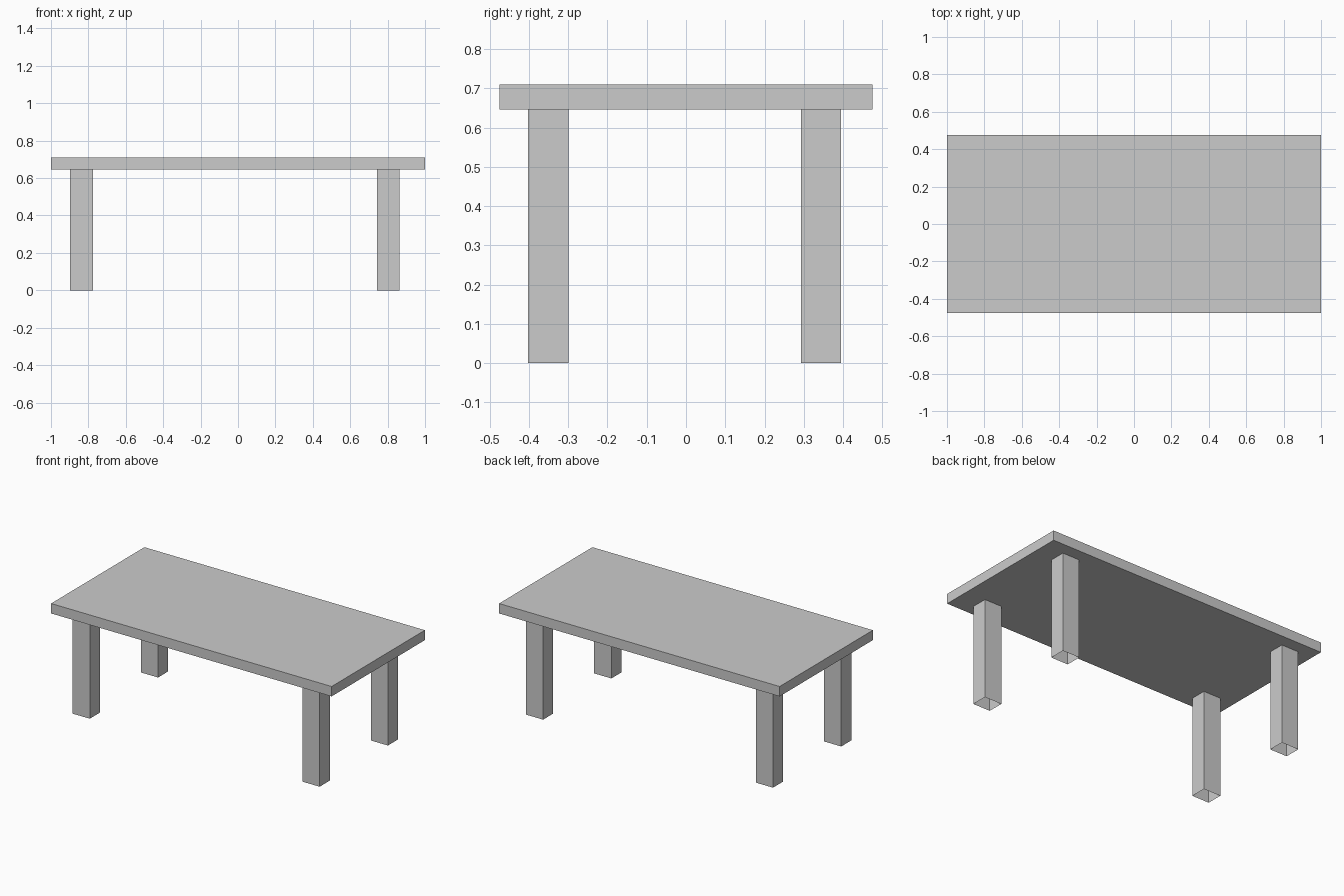
import bpy, bmesh
from mathutils import Matrix, Vector

if "Cube" in bpy.data.objects:
    bpy.data.objects.remove(bpy.data.objects["Cube"])


def box(name, center, size, open_ends=False):
    """Box from centre and size; open_ends removes top and bottom faces."""
    bm = bmesh.new()
    bmesh.ops.create_cube(bm, size=1.0, matrix=Matrix.Diagonal((*size, 1.0)))
    if open_ends:
        bm.normal_update()
        ends = [f for f in bm.faces if abs(f.normal.z) > 0.5]
        bmesh.ops.delete(bm, geom=ends, context='FACES_ONLY')
    mesh = bpy.data.meshes.new(name)
    bm.to_mesh(mesh)
    bm.free()
    obj = bpy.data.objects.new(name, mesh)
    obj.location = Vector(center)
    bpy.context.collection.objects.link(obj)
    return obj


LEG_HEIGHT = 0.646
TOP_THICKNESS = 0.064

# Tabletop slab
box("tabletop", (0, 0, LEG_HEIGHT + TOP_THICKNESS / 2), (2.0, 0.95, TOP_THICKNESS))

# Four hollow square legs, set slightly off centre
for side, x in (("left", -0.836), ("right", 0.803)):
    for end, y in (("front", -0.351), ("back", 0.344)):
        box(f"{end}_{side}_leg", (x, y, LEG_HEIGHT / 2),
            (0.122, 0.103, LEG_HEIGHT), open_ends=True)
